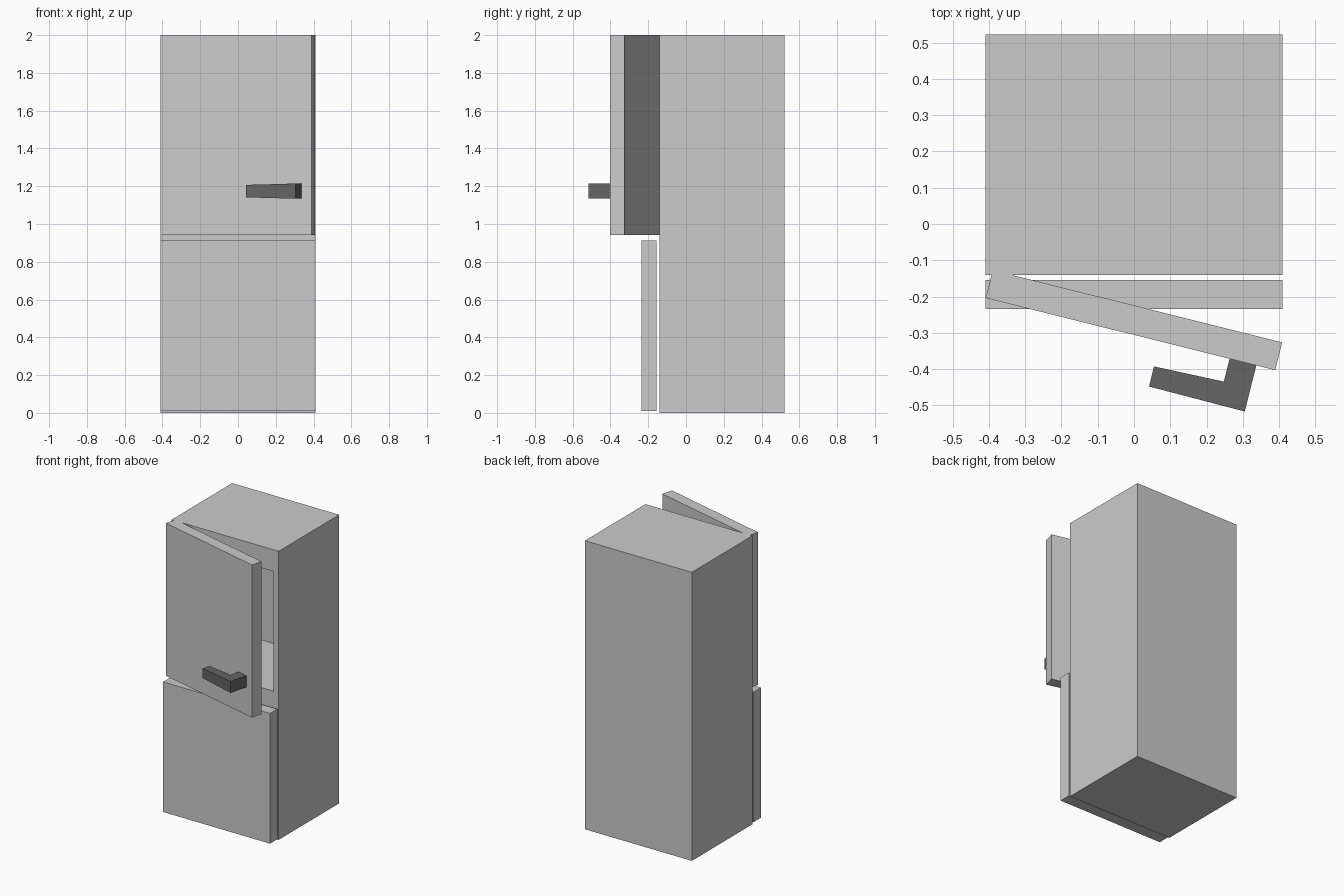
import bpy, bmesh
from math import radians
from mathutils import Matrix

if "Cube" in bpy.data.objects:
    bpy.data.objects.remove(bpy.data.objects["Cube"])


def make_object(name, bm):
    bmesh.ops.recalc_face_normals(bm, faces=bm.faces)
    mesh = bpy.data.meshes.new(name)
    bm.to_mesh(mesh)
    bm.free()
    obj = bpy.data.objects.new(name, mesh)
    bpy.context.collection.objects.link(obj)
    return obj


def box(name, lo, hi):
    size = [b - a for a, b in zip(lo, hi)]
    mid = [(a + b) / 2 for a, b in zip(lo, hi)]
    bm = bmesh.new()
    bmesh.ops.create_cube(bm, size=1, matrix=Matrix.Translation(mid) @ Matrix.Diagonal((*size, 1)))
    return make_object(name, bm)


# Cabinet with a hollow compartment behind each door
cabinet = box("cabinet", (-0.41, -0.141, 0), (0.41, 0.522, 2))
for name, z0, z1 in (("fridge", 1.02, 1.85), ("freezer", 0.08, 0.87)):
    cutter = box(name + "_compartment_cutter", (-0.37, -0.3, z0), (0.37, 0.44, z1))
    cutter.hide_render = True
    cutter.hide_set(True)
    cut = cabinet.modifiers.new(name + "_compartment", 'BOOLEAN')
    cut.operation = 'DIFFERENCE'
    cut.solver = 'EXACT'
    cut.object = cutter

# Closed lower door
box("lower_door", (-0.41, -0.235, 0.01), (0.41, -0.155, 0.912))

# Upper door, origin on its front left edge, swung ajar
upper_door = box("upper_door", (0, 0, 0.942), (0.823, 0.079, 2))
upper_door.location = (-0.409, -0.204, 0)
upper_door.rotation_euler.z = radians(-14)

# L-shaped handle, slightly slimmer at its free end: (x, y, half height)
profile = [(0.693, 0.005, 0.04), (0.769, 0.005, 0.04), (0.769, -0.131, 0.04),
           (0.496, -0.128, 0.033), (0.496, -0.071, 0.033), (0.693, -0.065, 0.038)]
bm = bmesh.new()
rings = [[bm.verts.new((x, y, 1.174 + side * h)) for x, y, h in profile] for side in (-1, 1)]
for ring in rings:
    # two quads per cap: mounting post and grip
    bm.faces.new([ring[i] for i in (0, 1, 2, 5)])
    bm.faces.new([ring[i] for i in (5, 2, 3, 4)])
for i in range(6):
    j = (i + 1) % 6
    bm.faces.new((rings[0][i], rings[0][j], rings[1][j], rings[1][i]))
handle = make_object("door_handle", bm)
handle.parent = upper_door

dark = bpy.data.materials.new("dark_grey")
dark.diffuse_color = (0.13, 0.13, 0.13, 1)
dark.use_nodes = True
dark.node_tree.nodes["Principled BSDF"].inputs["Base Color"].default_value = dark.diffuse_color
handle.data.materials.append(dark)
